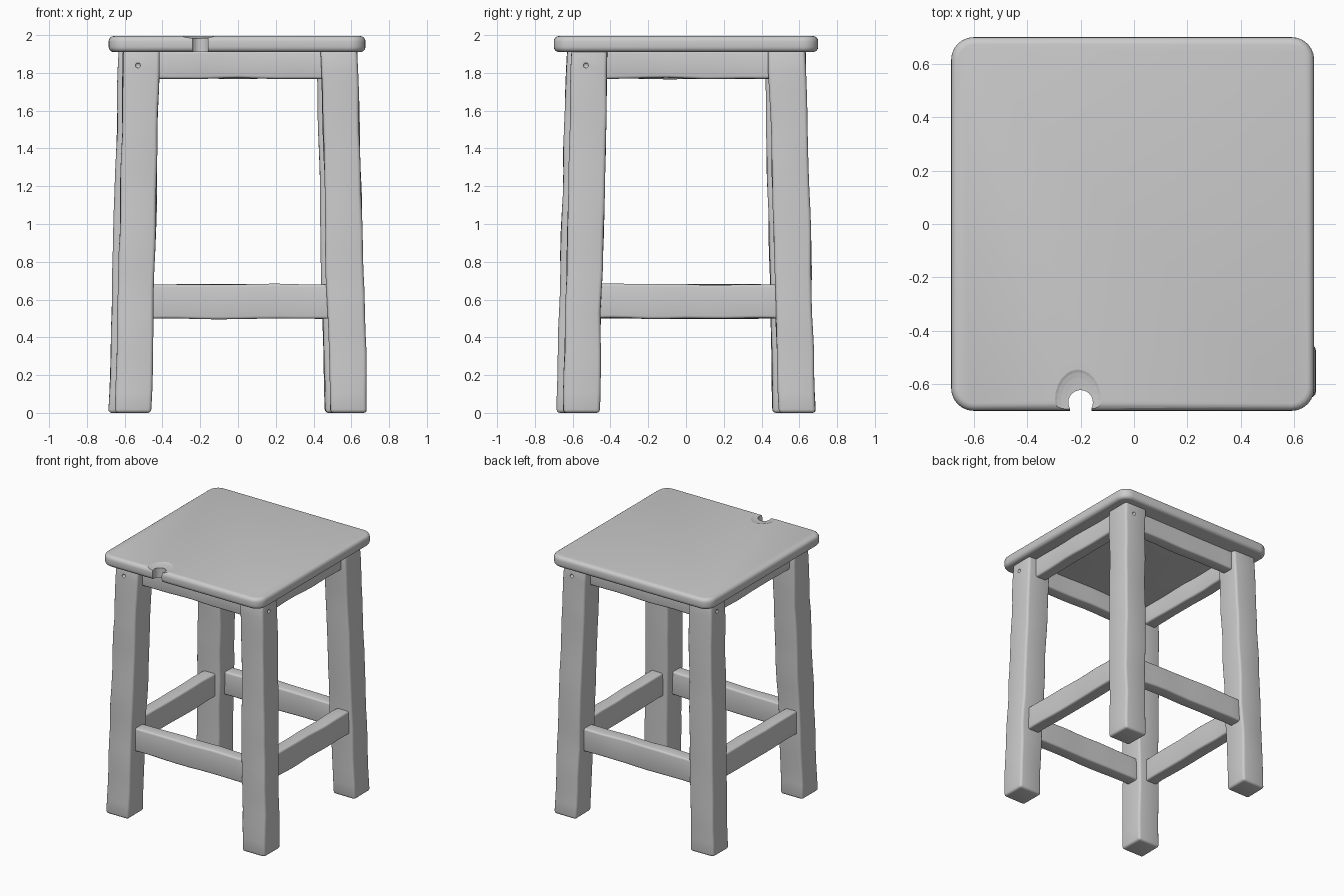
import bpy, bmesh, math
from mathutils import Matrix, Vector, noise

if "Cube" in bpy.data.objects:
    bpy.data.objects.remove(bpy.data.objects["Cube"])


def make_object(name, bm):
    me = bpy.data.meshes.new(name)
    bmesh.ops.recalc_face_normals(bm, faces=bm.faces)
    bm.to_mesh(me)
    bm.free()
    ob = bpy.data.objects.new(name, me)
    bpy.context.collection.objects.link(ob)
    return ob


def box(lo, hi):
    bm = bmesh.new()
    bmesh.ops.create_cube(bm, size=1)
    for v in bm.verts:
        v.co = [l if c < 0 else h for c, l, h in zip(v.co, lo, hi)]
    return bm


def bevel(bm, edges, width, segments):
    bmesh.ops.bevel(bm, geom=edges, offset=width, segments=segments,
                    affect='EDGES', profile=0.5, clamp_overlap=True)


def hand_cut(bm, axis, lo, hi, cuts, amount):
    """Slice a beam along its length and wobble it like worn wood."""
    normal = Vector([float(i == axis) for i in range(3)])
    for i in range(1, cuts):
        bmesh.ops.bisect_plane(bm, geom=bm.verts[:] + bm.edges[:] + bm.faces[:],
                               plane_co=normal * (lo + (hi - lo) * i / cuts), plane_no=normal)
    for v in bm.verts:
        d = noise.noise_vector(v.co * 4) * amount
        d[axis] = 0
        v.co += d


def cut(ob, cutter):
    cutter.hide_render = True
    cutter.hide_set(True)
    cutter.display_type = 'WIRE'
    m = ob.modifiers.new("cut", 'BOOLEAN')
    m.operation = 'DIFFERENCE'
    m.solver = 'EXACT'
    m.object = cutter


def smooth(ob):
    bpy.ops.object.select_all(action='DESELECT')
    ob.select_set(True)
    bpy.context.view_layer.objects.active = ob
    bpy.ops.object.shade_smooth_by_angle(angle=math.radians(40))


def ball(name, loc, scale):
    bm = bmesh.new()
    bmesh.ops.create_uvsphere(bm, u_segments=24, v_segments=12, radius=1)
    bmesh.ops.transform(bm, verts=bm.verts,
                        matrix=Matrix.Translation(loc) @ Matrix.Diagonal((*scale, 1)))
    return make_object(name, bm)


# Seat: rounded corners, softened rims
bm = box((-0.685, -0.70, 1.91), (0.675, 0.70, 1.995))
bevel(bm, [e for e in bm.edges if abs(e.verts[0].co.z - e.verts[1].co.z) > 0.01], 0.085, 6)
bevel(bm, [e for e in bm.edges if abs(e.verts[0].co.z - e.verts[1].co.z) < 0.001
           and len(e.link_faces) == 2], 0.028, 4)
seat = make_object("seat", bm)

# Chipped notch in the front rim, with a worn dip around it
bm = bmesh.new()
bmesh.ops.create_cone(bm, cap_ends=True, segments=24, radius1=0.046, radius2=0.046, depth=0.4,
                      matrix=Matrix.Translation((-0.2, -0.668, 1.95)))
cut(seat, make_object("notch_cutter", bm))
cut(seat, make_object("notch_mouth_cutter", box((-0.24, -0.80, 1.8), (-0.16, -0.68, 2.1))))
cut(seat, ball("dip_cutter", (-0.21, -0.66, 2.0), (0.09, 0.12, 0.018)))
smooth(seat)

# Leg, stretcher and apron for each side, turned around the centre
for k, side in enumerate(("front", "right", "back", "left")):
    turn = Matrix.Rotation(k * math.pi / 2, 4, 'Z')

    bm = box((-0.65, -0.685, 0), (-0.46, -0.49, 1.925))
    for v in bm.verts:
        if v.co.z > 1:
            v.co.x += 0.045
            v.co.y += 0.053
    bevel(bm, bm.edges[:], 0.018, 3)
    bmesh.ops.transform(bm, verts=bm.verts, matrix=turn)
    hand_cut(bm, 2, 0, 1.92, 18, 0.008)
    leg = make_object(side + "_leg", bm)
    cut(leg, ball(side + "_peg_hole_cutter", turn @ Vector((-0.53, -0.635, 1.84)),
                  (0.014, 0.014, 0.014)))
    smooth(leg)

    for part, lo, hi in (
            ("stretcher", (-0.52, -0.61, 0.50), (0.54, -0.51, 0.68)),
            ("apron", (-0.48, -0.57, 1.77), (0.50, -0.475, 1.92))):
        bm = box(lo, hi)
        bevel(bm, bm.edges[:], 0.014, 3)
        bmesh.ops.transform(bm, verts=bm.verts, matrix=turn)
        hand_cut(bm, k % 2, -0.5, 0.5, 10, 0.008)
        smooth(make_object(side + "_" + part, bm))
